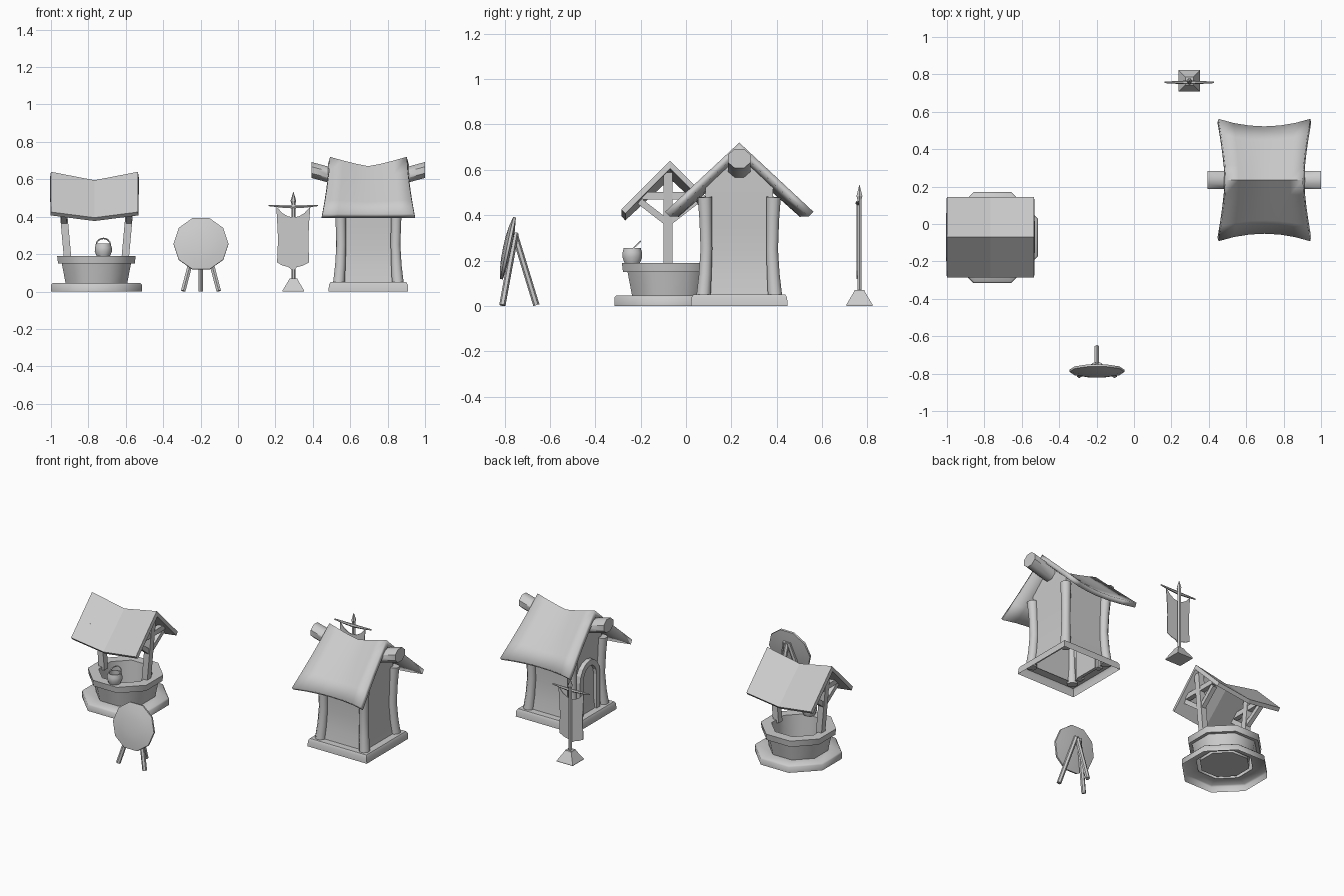
import bpy, bmesh
from math import sin, cos, pi, radians
from mathutils import Vector, Matrix

if "Cube" in bpy.data.objects:
    bpy.data.objects.remove(bpy.data.objects["Cube"])


def finish(name, bm, smooth=False, mat=None):
    bmesh.ops.remove_doubles(bm, verts=bm.verts, dist=1e-5)
    bmesh.ops.recalc_face_normals(bm, faces=bm.faces)
    if mat:
        bm.transform(mat)
    me = bpy.data.meshes.new(name)
    bm.to_mesh(me)
    bm.free()
    ob = bpy.data.objects.new(name, me)
    bpy.context.collection.objects.link(ob)
    if smooth:
        bpy.ops.object.select_all(action='DESELECT')
        ob.select_set(True)
        bpy.context.view_layer.objects.active = ob
        bpy.ops.object.shade_smooth_by_angle(angle=radians(smooth))
    return ob


def loft(bm, rings, closed=False, caps=True):
    vs = [[bm.verts.new(p) for p in r] for r in rings]
    n = len(vs[0])
    pairs = list(zip(vs, vs[1:])) + ([(vs[-1], vs[0])] if closed else [])
    for a, b in pairs:
        for i in range(n):
            bm.faces.new((a[i], a[(i + 1) % n], b[(i + 1) % n], b[i]))
    if caps and not closed:
        bm.faces.new(vs[0])
        bm.faces.new(vs[-1])
    return vs


def lathe(name, prof, sides, center, phase=0.0, caps=True, smooth=False, mat=None):
    bm = bmesh.new()
    rings = [[(r * cos(2 * pi * i / sides + phase), r * sin(2 * pi * i / sides + phase), z)
              for i in range(sides)] for r, z in prof]
    loft(bm, rings, False, caps)
    return finish(name, bm, smooth, Matrix.Translation(center) @ (mat or Matrix()))


def tube(name, path, radii, sides=4, up=(0, 1, 0), smooth=False):
    path = [Vector(p) for p in path]
    if not isinstance(radii, (list, tuple)):
        radii = [radii] * len(path)
    rings = []
    for k, p in enumerate(path):
        t = (path[min(k + 1, len(path) - 1)] - path[max(k - 1, 0)]).normalized()
        a = Vector(up).cross(t).normalized()
        b = t.cross(a)
        rings.append([p + radii[k] * (cos(q) * a + sin(q) * b)
                      for q in [2 * pi * (i + 0.5) / sides for i in range(sides)]])
    bm = bmesh.new()
    loft(bm, rings)
    return finish(name, bm, smooth)


def roof(name, func, nu, nv, thick, smooth=False):
    bm = bmesh.new()
    g = [[bm.verts.new(func(-1 + 2 * i / nu, -1 + 2 * j / nv)) for j in range(nv + 1)]
         for i in range(nu + 1)]
    for i in range(nu):
        for j in range(nv):
            bm.faces.new((g[i][j], g[i][j + 1], g[i + 1][j + 1], g[i + 1][j]))
    ob = finish(name, bm, smooth)
    if ob.data.polygons[0].normal.z < 0:
        ob.data.flip_normals()
    m = ob.modifiers.new("thickness", 'SOLIDIFY')
    m.thickness, m.offset, m.use_even_offset = thick, -1, True


# ---- well: octagonal shells, open underneath
K = 1 / cos(pi / 8)
WX, WY = -0.757, -0.073
wc = (WX, WY, 0)


def octring(name, prof):
    lathe(name, [(r * K, z) for r, z in prof], 8, wc, pi / 8, caps=False, smooth=50)


octring("well_base", [(.243, 0), (.243, .036), (.235, .045), (.16, .045)])
octring("well_wall", [(.165, .045), (.185, .15)])
octring("well_rim", [(.185, .15), (.205, .15), (.21, .19), (.15, .19), (.14, .045), (0, .045)])

# well roof frame
PY = -0.08
for s, side in ((-1, "left"), (1, "right")):
    at = lambda z: WX + s * (.155 + (z - .19) * .09)
    tube("well_post_" + side, [(at(.17), PY, .17), (at(.59), PY, .59)], .028)
    tube("well_crossbeam_" + side, [(at(.485), PY - .115, .485), (at(.485), PY + .13, .485)], .023, up=(0, 0, 1))
    for d in (-1, 1):
        tube("well_brace_" + side, [(at(.37), PY, .365), (at(.46), PY + d * .125, .462)], .02, up=(1, 0, 0))


def well_roof(u, v):
    ridge, eave = .595 + .045 * abs(v), .395 + .03 * abs(v)
    return (-.7675 + .2325 * v, -.07 + .215 * u, ridge + (eave - ridge) * abs(u))


roof("well_roof", well_roof, 2, 2, .025)

# bucket on the rim
lathe("bucket", [(0, .19), (.036, .19), (.046, .215), (.045, .235), (.039, .256), (.033, .256), (.036, .2), (0, .2)],
      10, (-.72, -.237, 0), smooth=40, caps=False)
tube("bucket_handle", [(-.72 + .038 * cos(a), -.237 + .036 * sin(a), .25 + .034 * sin(a))
                       for a in [pi * i / 8 for i in range(9)]], .004, up=(0, -.7, .7))

# ---- house
HX, HY = .697, .235


def square(h, z):
    return [(HX + a * h, HY + b * h, z) for a, b in ((-1, -1), (1, -1), (1, 1), (-1, 1))]


bm = bmesh.new()
loft(bm, [square(.213, 0), square(.211, .036), square(.203, .05), square(.15, .05)], caps=False)
finish("house_base", bm, 50)

bm = bmesh.new()
vs = loft(bm, [square(h, z) for h, z in ((.16, .05), (.147, .13), (.14, .23), (.143, .35), (.15, .52))], caps=False)
top = vs[-1]
for i, j, s in ((0, 3, -1), (1, 2, 1)):
    apex = bm.verts.new((HX + s * .15, HY, .66))
    bm.faces.new((top[i], top[j], apex))
finish("house_walls", bm, 40)

for a in (-1, 1):
    for b in (-1, 1):
        tube("corner_post", [(HX + a * o, HY + b * o, z) for o, z in
                             ((.158, .04), (.15, .14), (.145, .25), (.148, .38), (.152, .48))],
             [.034, .03, .028, .03, .034], 8, smooth=50)


def house_roof(u, v):
    ridge = .67 + .05 * abs(v) ** 1.2
    x = HX + v * (.205 + .04 * abs(u) ** 1.5)
    return (x, HY + u * (.287 + .04 * v * v), ridge + (.415 - ridge) * abs(u))


roof("house_roof", house_roof, 8, 6, .03, smooth=60)

# ridge log: sections kept upright so its ends are cut plumb
bm = bmesh.new()
loft(bm, [[(x, HY + .053 * cos(pi * (i + .5) / 4), z + .046 * sin(pi * (i + .5) / 4)) for i in range(8)]
          for x, z in ((.392, .65), (.54, .61), (HX, .585), (.855, .61), (1.0, .65))])
finish("ridge_log", bm, 50)

# arched doorway on the left gable
arch = [(-.085, .04)] + [(-.085 * cos(pi * i / 8), .27 + .1 * sin(pi * i / 8)) for i in range(9)] + [(.085, .04)]
tube("door_frame", [(HX - .155, HY + y, z) for y, z in arch], .025, up=(1, 0, 0))
bm = bmesh.new()
loft(bm, [[(x, HY + y, z) for y, z in arch] for x in (HX - .15, HX - .13)])
finish("door", bm)

# ---- archery target
TX = -.198
lathe("target_disc", [(0, .02), (.05, .019), (.1, .014), (.147, .004), (.147, -.008), (.08, -.016), (0, -.018)],
      10, (TX, -.787, .255), smooth=40, caps=False, mat=Matrix.Rotation(radians(78), 4, 'X'))
for s in (-1, 1):
    tube("target_front_leg", [(TX + s * .095, -.81, .003), (TX + s * .012, -.752, .32)], .014, 6)
tube("target_back_leg", [(TX, -.66, .003), (TX, -.757, .32)], .014, 6)

# ---- banner stand
BX, BY = .296, .765
bc = (BX, BY, 0)
lathe("banner_foot", [(.081, 0), (.081, .006), (.034, .062), (.03, .07)], 4, bc, pi / 4)
lathe("banner_pole", [(.011, .06), (.011, .47), (.015, .485), (.001, .532)], 6, bc)
tube("banner_crossbar", [(BX - .132, BY - .008, .46), (BX - .06, BY - .008, .455), (BX, BY - .008, .453),
                         (BX + .06, BY - .008, .455), (BX + .132, BY - .008, .46)],
     [.004, .008, .01, .008, .004], 6)
cloth = [(-.091, .455), (-.06, .42), (-.03, .402), (0, .396), (.03, .402), (.06, .42), (.091, .455),
         (.085, .38), (.08, .28), (.084, .155), (.05, .138), (.018, .13), (.01, .118),
         (-.01, .118), (-.03, .132), (-.06, .14), (-.087, .155), (-.082, .28), (-.087, .38)]
bm = bmesh.new()
loft(bm, [[(BX + x, BY - .01 + d, z) for x, z in cloth] for d in (-.002, .002)])
finish("banner_cloth", bm)
